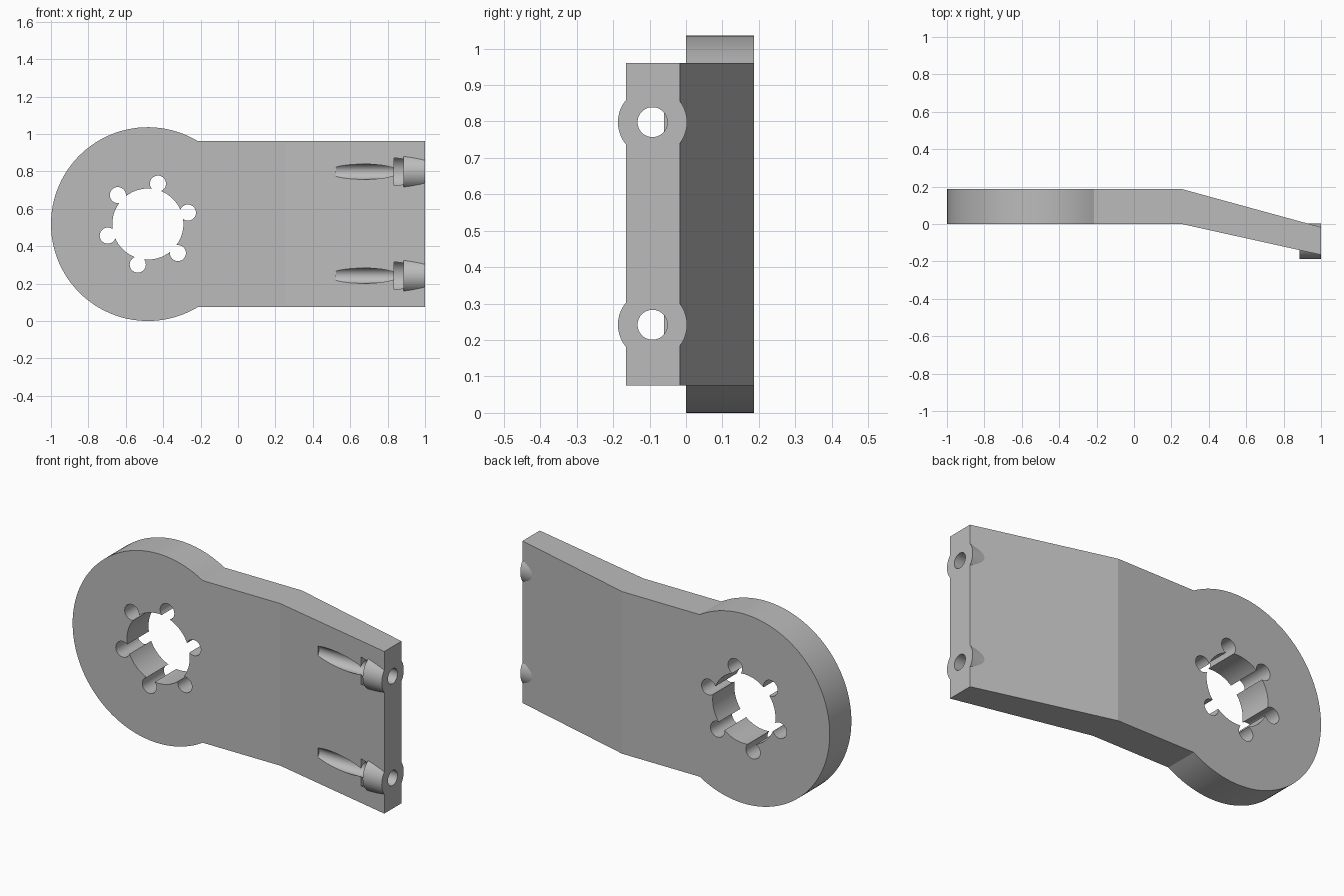
import bpy, bmesh
from math import asin, cos, sin, pi, radians
from mathutils import Vector

cube = bpy.data.objects.get("Cube")
if cube:
    bpy.data.objects.remove(cube, do_unlink=True)

grey = bpy.data.materials.new("plain_grey")
grey.use_nodes = True
grey.diffuse_color = (0.5, 0.5, 0.5, 1)
grey.node_tree.nodes["Principled BSDF"].inputs["Base Color"].default_value = (0.5, 0.5, 0.5, 1)

HEAD_X, MID_Z, HEAD_R = -0.482, 0.518, 0.518
HALF_WIDTH, THICK = 0.443, 0.187
BOLT_Y, BOLT_OFFSET = -0.092, 0.278


def rod(name, start, end, radius, sides=48):
    """Cylinder between two points."""
    a, b = Vector(start), Vector(end)
    bpy.ops.mesh.primitive_cylinder_add(vertices=sides, radius=radius,
                                        depth=(b - a).length, location=(a + b) / 2)
    ob = bpy.context.object
    ob.name = name
    ob.rotation_euler = (b - a).to_track_quat('Z', 'Y').to_euler()
    ob.data.materials.append(grey)
    ob.hide_render = True
    return ob


def combine(target, tool, operation):
    """Apply a boolean and discard the tool."""
    mod = target.modifiers.new(tool.name, 'BOOLEAN')
    mod.operation, mod.object, mod.solver = operation, tool, 'EXACT'
    bpy.context.view_layer.objects.active = target
    bpy.ops.object.modifier_apply(modifier=mod.name)
    bpy.data.objects.remove(tool, do_unlink=True)


# Plate: round head, straight neck and bent tail
bm = bmesh.new()
start = asin(HALF_WIDTH / HEAD_R)
steps = 72
arc = []
for i in range(steps + 1):
    t = start + (2 * pi - 2 * start) * i / steps
    arc.append(bm.verts.new((HEAD_X + HEAD_R * cos(t), 0, MID_Z + HEAD_R * sin(t))))
low, high = MID_Z - HALF_WIDTH, MID_Z + HALF_WIDTH
bend = [bm.verts.new((0.255, 0, z)) for z in (low, high)]
tip = [bm.verts.new((1, -0.165, z)) for z in (low, high)]
bm.faces.new(arc + bend)
bm.faces.new((bend[0], tip[0], tip[1], bend[1]))
back = bmesh.ops.extrude_face_region(bm, geom=bm.faces[:])
for v in back["geom"]:
    if isinstance(v, bmesh.types.BMVert):
        v.co.y = -0.017 if v.co.x > 0.9 else THICK
bmesh.ops.recalc_face_normals(bm, faces=bm.faces[:])
mesh = bpy.data.meshes.new("bracket_plate")
bm.to_mesh(mesh)
bm.free()
mesh.materials.append(grey)
plate = bpy.data.objects.new("bracket_plate", mesh)
bpy.context.collection.objects.link(plate)

# Centre bore with six round lobes
combine(plate, rod("bore", (HEAD_X, -0.1, MID_Z), (HEAD_X, 0.3, MID_Z), 0.19, 64), 'DIFFERENCE')
for i in range(6):
    t = radians(16 + 60 * i)
    x, z = HEAD_X + 0.223 * cos(t), MID_Z + 0.223 * sin(t)
    combine(plate, rod("lobe", (x, -0.1, z), (x, 0.3, z), 0.043, 32), 'DIFFERENCE')

# Bolt bosses, nut pockets and bolt channels at the tail
for side in (-1, 1):
    z = MID_Z + 0.002 + side * BOLT_OFFSET
    for name, x0, x1, radius, operation in (
            ("boss", 0.885, 1.0, 0.095, 'UNION'),
            ("nut_pocket", 0.833, 0.885, 0.083, 'DIFFERENCE'),
            ("bolt_channel", 0.525, 1.1, 0.041, 'DIFFERENCE')):
        combine(plate, rod(name, (x0, BOLT_Y, z), (x1, BOLT_Y, z), radius), operation)

bpy.ops.object.select_all(action='DESELECT')
plate.select_set(True)
bpy.context.view_layer.objects.active = plate
bpy.ops.object.shade_smooth_by_angle(angle=radians(12))
